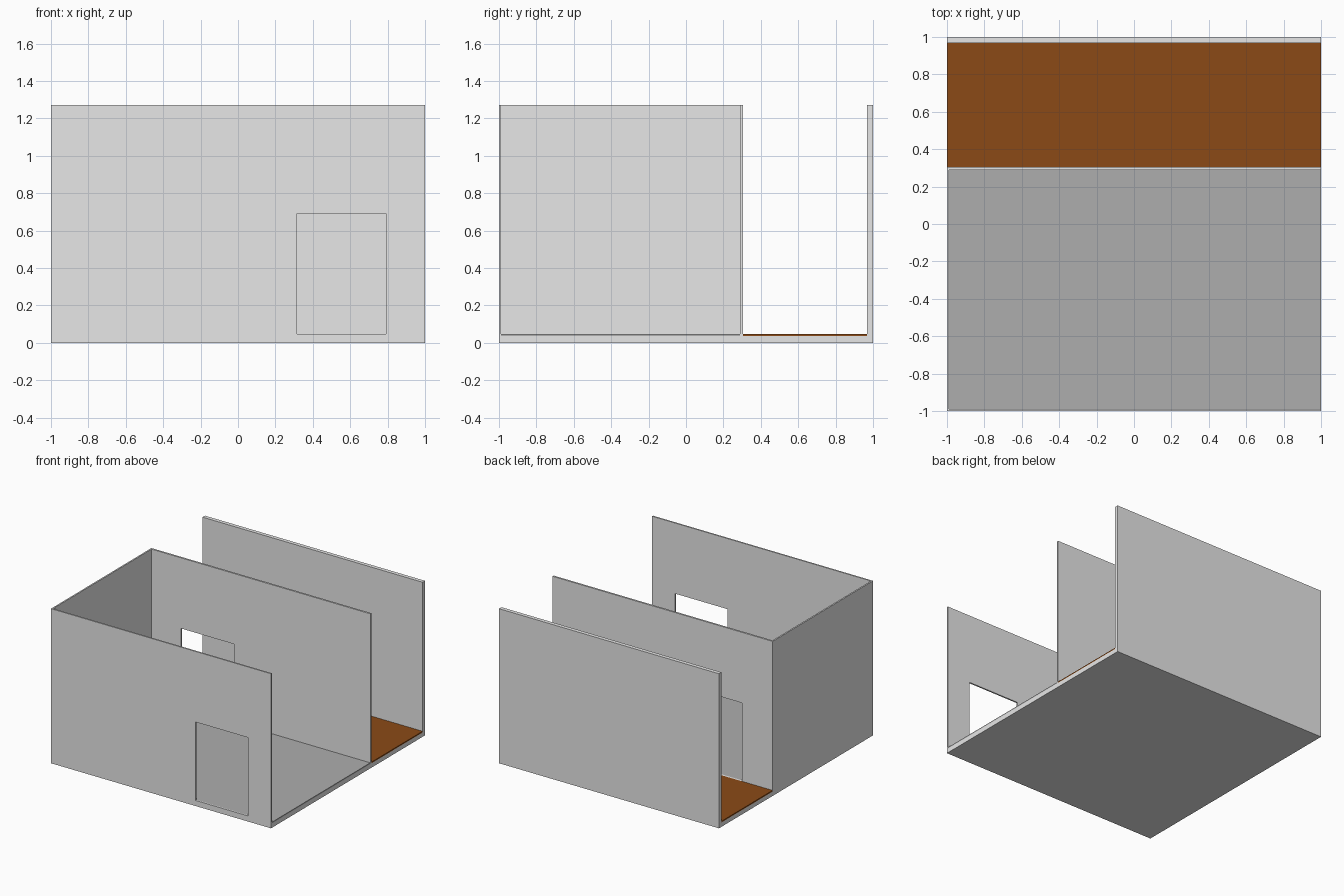
import bpy, bmesh

if "Cube" in bpy.data.objects:
    bpy.data.objects.remove(bpy.data.objects["Cube"])

H = 1.27          # wall height
BASE = 0.036      # slab top
FLOOR = 0.046     # floor covering top
DOOR_H = 0.69


def material(name, rgb):
    m = bpy.data.materials.new(name)
    m.diffuse_color = (*rgb, 1)
    m.use_nodes = True
    m.node_tree.nodes["Principled BSDF"].inputs["Base Color"].default_value = m.diffuse_color
    return m


wall_mat = material("light_grey_wall", (0.8, 0.8, 0.8))
floor_mat = material("mid_grey_floor", (0.42, 0.42, 0.42))
brown_mat = material("brown_floor", (0.26, 0.068, 0.008))


def prism(name, outline, y0, y1, mat):
    """Extrude an x-z outline from y0 to y1."""
    bm = bmesh.new()
    face = bm.faces.new([bm.verts.new((x, y0, z)) for x, z in outline])
    ext = bmesh.ops.extrude_face_region(bm, geom=[face])
    verts = [v for v in ext["geom"] if isinstance(v, bmesh.types.BMVert)]
    bmesh.ops.translate(bm, verts=verts, vec=(0, y1 - y0, 0))
    bmesh.ops.recalc_face_normals(bm, faces=bm.faces)
    me = bpy.data.meshes.new(name)
    bm.to_mesh(me)
    bm.free()
    me.materials.append(mat)
    ob = bpy.data.objects.new(name, me)
    bpy.context.collection.objects.link(ob)
    return ob


def box(name, x0, x1, y0, y1, z0, z1, mat):
    return prism(name, [(x0, z0), (x1, z0), (x1, z1), (x0, z1)], y0, y1, mat)


def door_wall(name, y0, y1, d0, d1):
    """Full-width wall with a doorway between x = d0 and x = d1."""
    outline = [(-1, BASE), (d0, BASE), (d0, DOOR_H), (d1, DOOR_H),
               (d1, BASE), (1, BASE), (1, H), (-1, H)]
    return prism(name, outline, y0, y1, wall_mat)


# Ground slab
box("base_slab", -1, 1, -1, 1, 0, BASE, wall_mat)

# Walls running across the model
door_wall("front_wall", -1, -0.988, 0.315, 0.79)
door_wall("middle_wall", 0.289, 0.304, -0.72, -0.24)
box("back_wall", -1, 1, 0.968, 1, BASE, H, wall_mat)

# Left side wall closing the front room
box("left_wall", -1, -0.988, -0.988, 0.289, BASE, H, wall_mat)

# Floor coverings
box("room_floor", -0.988, 1, -0.988, 0.289, BASE, FLOOR, floor_mat)
box("corridor_floor", -1, 1, 0.304, 0.968, BASE, FLOOR, brown_mat)

# Door thresholds
box("front_threshold", 0.315, 0.79, -1, -0.988, BASE, FLOOR, wall_mat)
box("middle_threshold", -0.72, -0.24, 0.289, 0.304, BASE, FLOOR, wall_mat)
